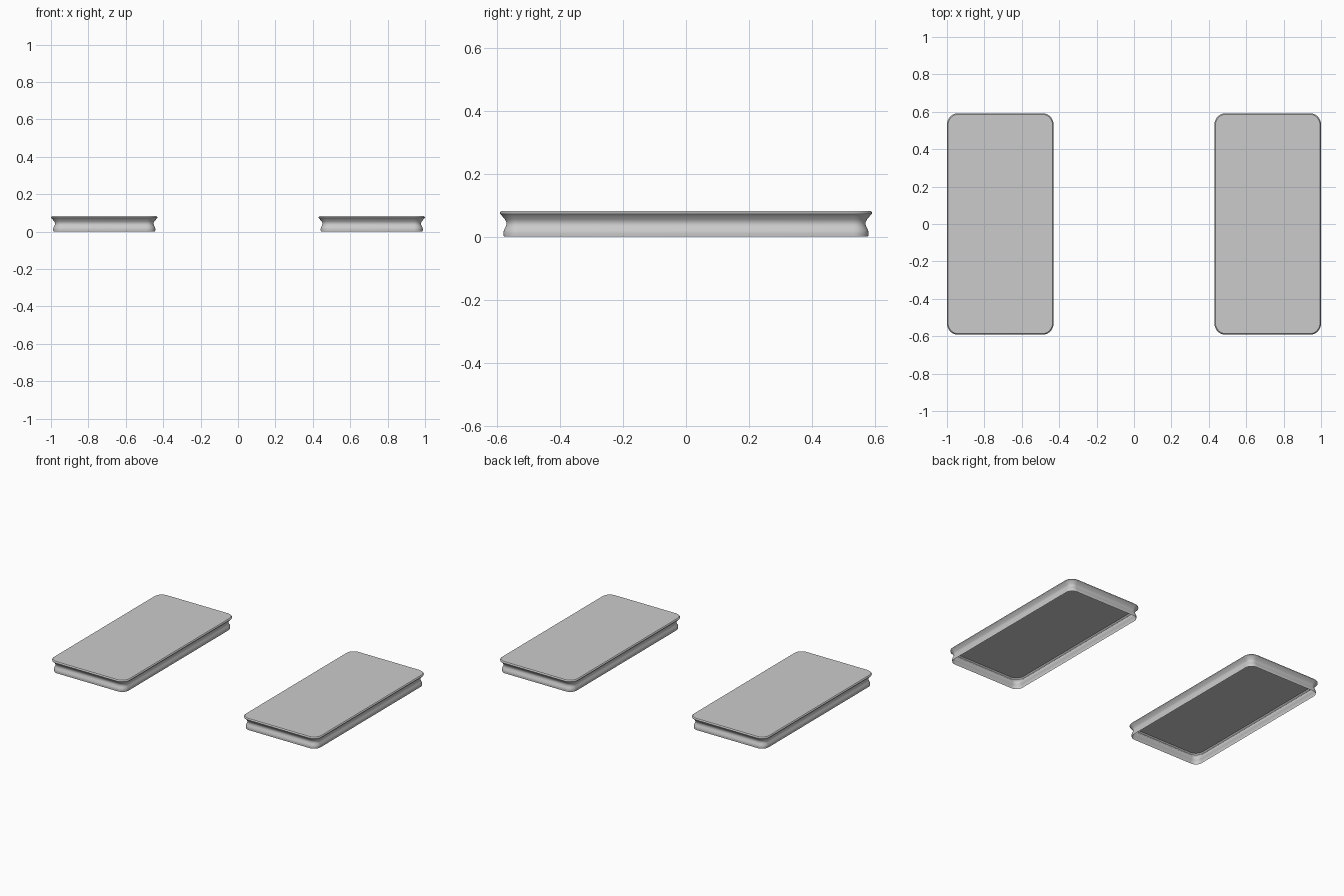
import bpy, bmesh, math

if "Cube" in bpy.data.objects:
    bpy.data.objects.remove(bpy.data.objects["Cube"])

HALF_X, HALF_Y, RADIUS, CENTER_X = 0.285, 0.592, 0.06, 0.715
# wall profile from bottom rim to top edge: (inset, height)
PROFILE = [(0.013, 0.0), (0.0115, 0.012), (0.013, 0.02), (0.018, 0.03),
           (0.021, 0.038), (0.021, 0.046), (0.017, 0.055), (0.009, 0.064),
           (0.005, 0.069), (0.001, 0.072), (0.0, 0.075), (0.001, 0.078),
           (0.006, 0.0825)]


def outline(inset, steps=8):
    """Rounded rectangle, moved inwards by the inset."""
    r = RADIUS - inset
    pts = []
    for i, (sx, sy) in enumerate([(1, 1), (-1, 1), (-1, -1), (1, -1)]):
        for k in range(steps + 1):
            a = math.pi / 2 * (i + k / steps)
            pts.append((sx * (HALF_X - RADIUS) + r * math.cos(a),
                        sy * (HALF_Y - RADIUS) + r * math.sin(a)))
    return pts


def make_pad(name, x):
    bm = bmesh.new()
    rings = [[bm.verts.new((px, py, z)) for px, py in outline(inset)]
             for inset, z in PROFILE]
    # flared side wall, open underneath
    for low, high in zip(rings, rings[1:]):
        n = len(low)
        for i in range(n):
            j = (i + 1) % n
            bm.faces.new((low[i], low[j], high[j], high[i]))
    # flat top
    bm.faces.new(rings[-1])
    mesh = bpy.data.meshes.new(name)
    bm.to_mesh(mesh)
    bm.free()
    obj = bpy.data.objects.new(name, mesh)
    bpy.context.collection.objects.link(obj)
    obj.location.x = x
    bpy.ops.object.select_all(action='DESELECT')
    obj.select_set(True)
    bpy.context.view_layer.objects.active = obj
    bpy.ops.object.shade_smooth_by_angle(angle=math.radians(30))


# matching pair of pads
make_pad("left_pad", -CENTER_X)
make_pad("right_pad", CENTER_X)
